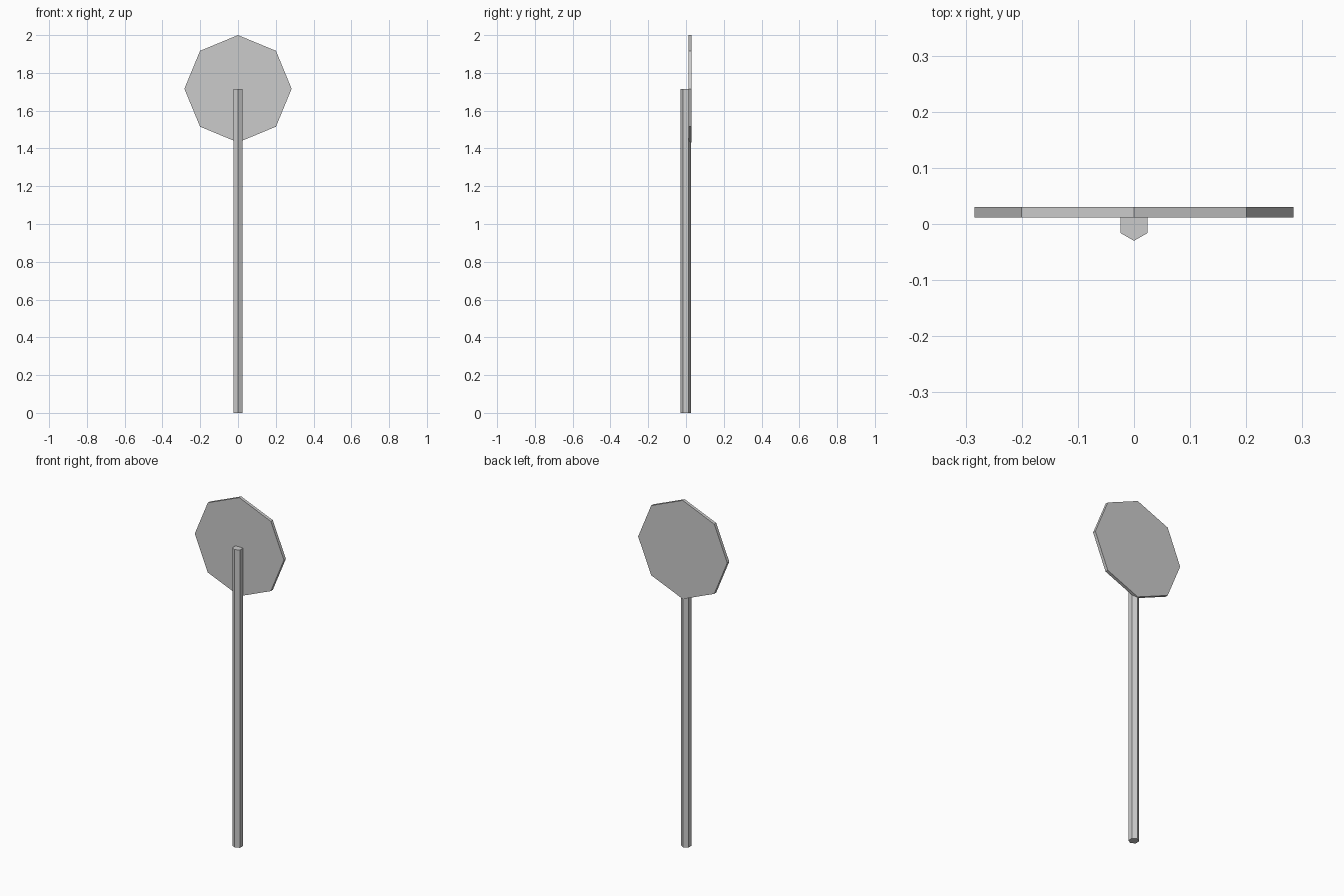
import bpy
from math import pi

if "Cube" in bpy.data.objects:
    bpy.data.objects.remove(bpy.data.objects["Cube"])


def prism(name, sides, radius, depth, location, rotation):
    bpy.ops.mesh.primitive_cylinder_add(
        vertices=sides, radius=radius, depth=depth,
        location=location, rotation=rotation)
    obj = bpy.context.object
    obj.name = name
    return obj


SIGN_R = 0.284
SIGN_Z = 2 - SIGN_R

# Hexagonal post with a corner facing front, ending at the plate centre
prism("post", 6, 0.028, SIGN_Z, (0, -0.002, SIGN_Z / 2), (0, 0, 0))

# Octagonal plate standing upright behind the post, one corner straight up
prism("sign_plate", 8, SIGN_R, 0.018, (0, 0.021, SIGN_Z), (pi / 2, 0, 0))
